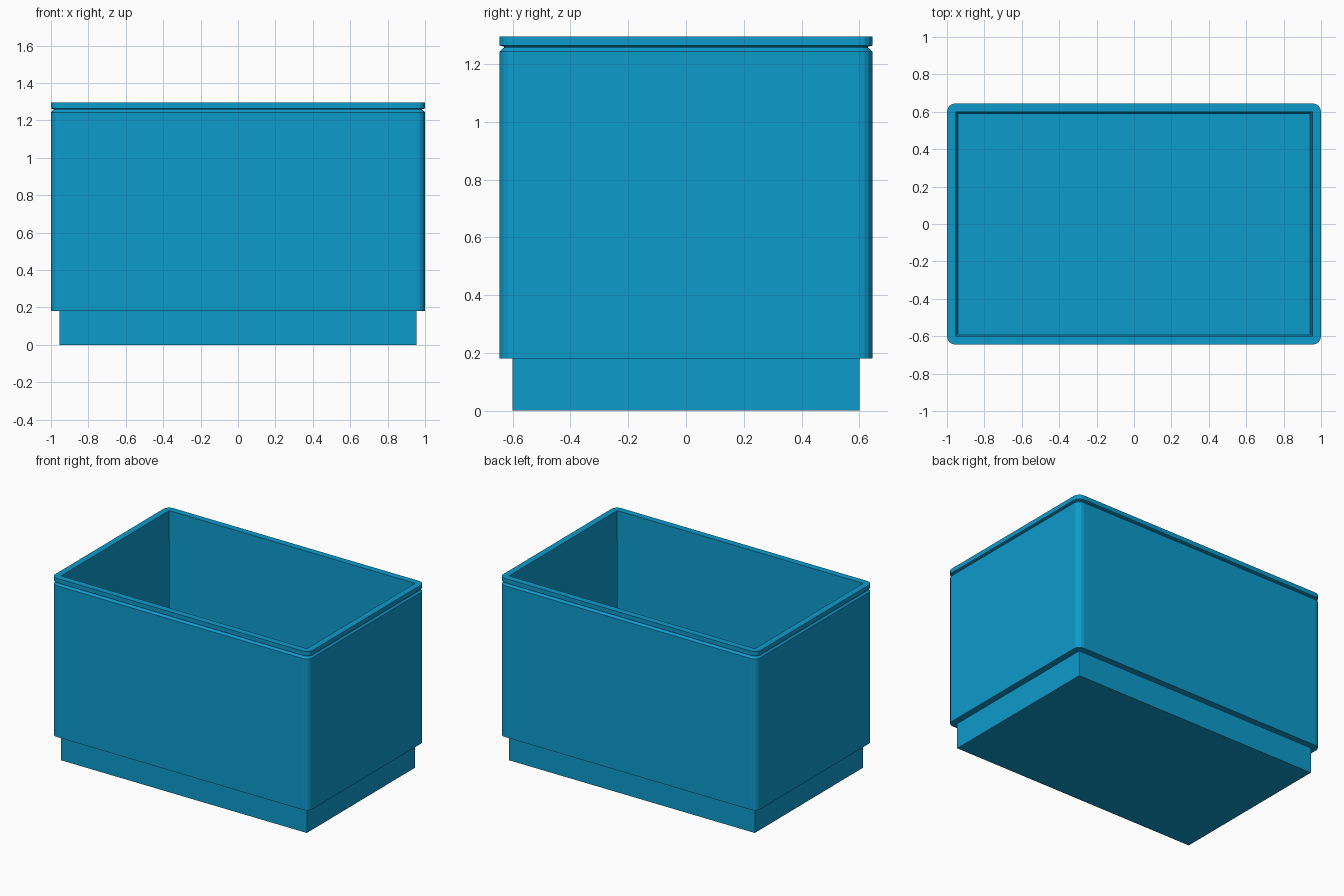
import bpy, bmesh, math

default = bpy.data.objects.get("Cube")
if default:
    bpy.data.objects.remove(default, do_unlink=True)

HALF_X, HALF_Y = 1.0, 0.645
CORNER, STEPS = 0.045, 4

blue = bpy.data.materials.new("bright blue plastic")
color = (0.004, 0.328, 0.604, 1)
blue.diffuse_color = color
blue.use_nodes = True
blue.node_tree.nodes["Principled BSDF"].inputs["Base Color"].default_value = color


def ring(bm, inset, z):
    """Rectangle ring; its corner radius shrinks with the inset until sharp."""
    radius = max(CORNER - inset, 0)
    verts = []
    for quarter, (sx, sy) in enumerate([(1, 1), (-1, 1), (-1, -1), (1, -1)]):
        cx = sx * (HALF_X - inset - radius)
        cy = sy * (HALF_Y - inset - radius)
        for i in range(STEPS + 1):
            a = math.pi / 2 * (quarter + i / STEPS)
            verts.append(bm.verts.new((cx + radius * math.cos(a),
                                       cy + radius * math.sin(a), z)))
    return verts


def loft(name, profile):
    """Closed solid through rings given as (inset, height)."""
    bm = bmesh.new()
    rings = [ring(bm, inset, z) for inset, z in profile]
    for low, high in zip(rings, rings[1:]):
        n = len(low)
        for i in range(n):
            j = (i + 1) % n
            bm.faces.new((low[i], low[j], high[j], high[i]))
    bm.faces.new(rings[0][::-1])
    bm.faces.new(rings[-1])
    bmesh.ops.remove_doubles(bm, verts=bm.verts, dist=0.0005)
    bmesh.ops.recalc_face_normals(bm, faces=bm.faces)
    mesh = bpy.data.meshes.new(name)
    bm.to_mesh(mesh)
    bm.free()
    mesh.materials.append(blue)
    obj = bpy.data.objects.new(name, mesh)
    bpy.context.collection.objects.link(obj)
    return obj


# Open bin: stacking foot, body, groove, rim, tapered inside and floor
loft("storage_bin", [
    (0.045, 0), (0.045, 0.18),          # foot
    (0, 0.18), (0, 1.243),              # body
    (0.015, 1.257), (0.015, 1.26),      # groove under the rim
    (0, 1.264), (0, 1.295),             # rim
    (0.045, 1.295), (0.058, 0.03),      # inside wall down to the floor
])
